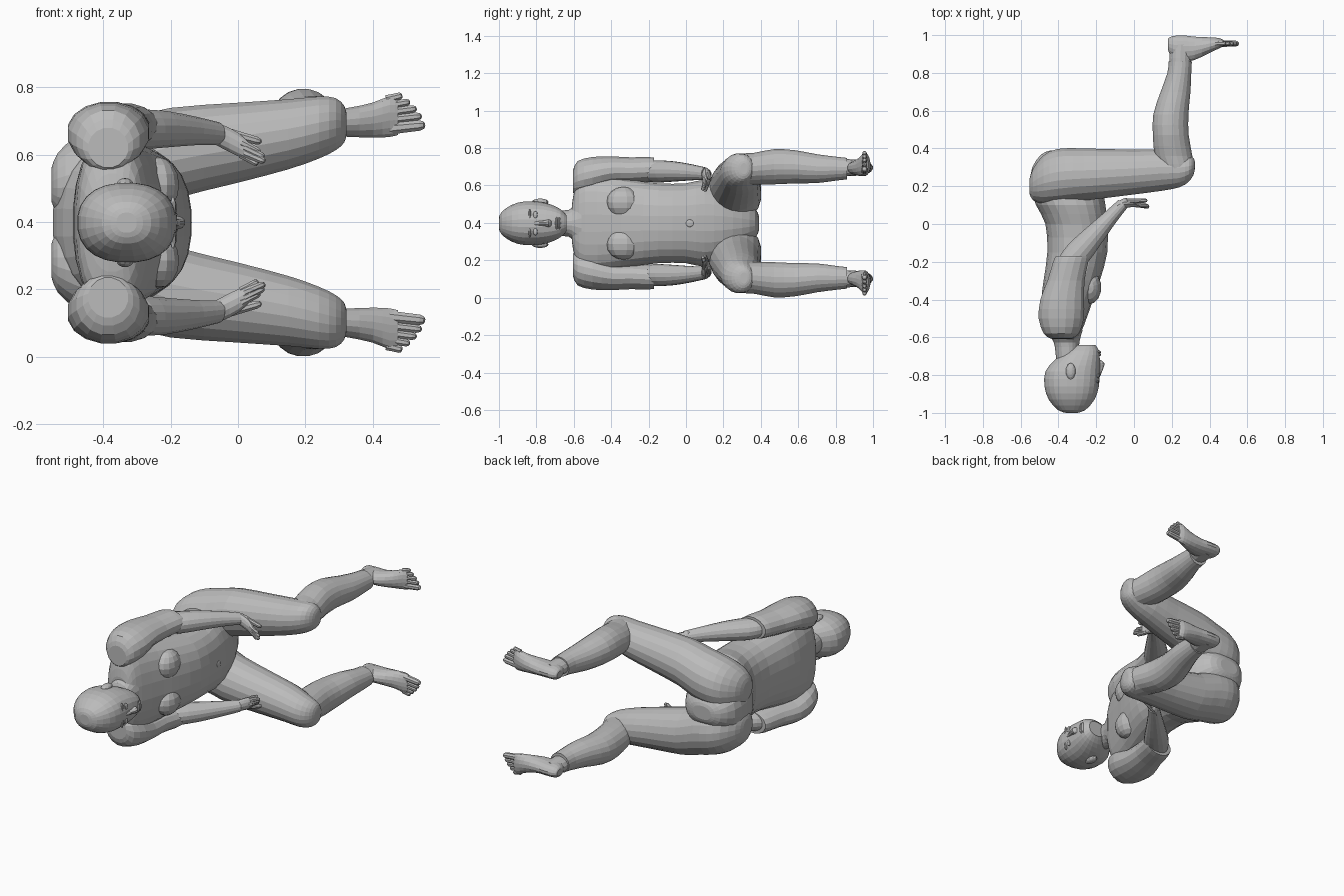
import bpy, bmesh, math
from mathutils import Vector, Matrix

cube = bpy.data.objects.get("Cube")
if cube:
    bpy.data.objects.remove(cube, do_unlink=True)

MID = 0.398          # height of the plane of symmetry
X, Y, Z = Vector((1, 0, 0)), Vector((0, 1, 0)), Vector((0, 0, 1))

grey = bpy.data.materials.new("plain_grey")
grey.use_nodes = True
COLOUR = (0.5, 0.5, 0.5, 1)
grey.diffuse_color = COLOUR
for node in grey.node_tree.nodes:
    if node.type == 'BSDF_PRINCIPLED':
        node.inputs["Base Color"].default_value = COLOUR


def finish(name, bm):
    bmesh.ops.recalc_face_normals(bm, faces=bm.faces)
    mesh = bpy.data.meshes.new(name)
    bm.to_mesh(mesh)
    bm.free()
    mesh.materials.append(grey)
    obj = bpy.data.objects.new(name, mesh)
    bpy.context.collection.objects.link(obj)


def both(name, maker):
    """Make a part on the upper side and its mirror image below."""
    finish(name + "_top", maker())
    bm = maker()
    for v in bm.verts:
        v.co.z = 2 * MID - v.co.z
    finish(name + "_bottom", bm)


def smooth_path(rows, steps):
    """Catmull-Rom resampling of the stations."""
    rows = [Vector(r) for r in rows]
    out = []
    for i in range(len(rows) - 1):
        a, b, c = rows[max(i - 1, 0)], rows[i], rows[i + 1]
        d = rows[min(i + 2, len(rows) - 1)]
        for s in range(steps):
            t = s / steps
            out.append(b + (c - a) * (t / 2) + (2 * a - 5 * b + 4 * c - d) * (t * t / 2)
                       + (3 * b - a - 3 * c + d) * (t ** 3 / 2))
    return out + [rows[-1]]


def rounded(value, power):
    return math.copysign(abs(value) ** power, value)


def loft(rows, u, v, sides=20, steps=2, power=1.0):
    """Skin ellipses; each row is centre x, y, z, then half sizes along u and v.
    A power below one makes the section boxier."""
    bm = bmesh.new()
    rings = []
    for r in smooth_path(rows, steps):
        centre = Vector(r[:3])
        ring = []
        for k in range(sides):
            a = math.tau * (k + 0.5) / sides
            ring.append(bm.verts.new(centre + u * (r[3] * rounded(math.cos(a), power))
                                     + v * (r[4] * rounded(math.sin(a), power))))
        rings.append(ring)
    for p, q in zip(rings, rings[1:]):
        for k in range(sides):
            n = (k + 1) % sides
            bm.faces.new((p[k], p[n], q[n], q[k]))
    bm.faces.new(rings[0])
    bm.faces.new(rings[-1])
    return bm


def along_y(rows, **kw):
    """Rows are y, centre x, centre z, half size x, half size z."""
    return loft([(x, y, z, a, b) for y, x, z, a, b in rows], X, Z, **kw)


def ball(centre, radii, segs=14, rings=8):
    bm = bmesh.new()
    m = Matrix.Translation(centre) @ Matrix.Diagonal((*radii, 1))
    bmesh.ops.create_uvsphere(bm, u_segments=segs, v_segments=rings, radius=1, matrix=m)
    return bm


def digit(start, end, radius):
    """Tapered, round-tipped finger or toe."""
    a, b = Vector(start), Vector(end)
    d = (b - a).normalized()
    u = d.cross(Y).normalized()
    shape = [(0, 1), (0.45, 0.9), (0.85, 0.85), (0.96, 0.6), (1, 0.2)]
    return loft([(*a.lerp(b, t), radius * s, radius * s) for t, s in shape],
                u, d.cross(u), sides=8, steps=1)


# Torso: y, back x, front x, half width
torso = [(-.61, -.43, -.31, .1), (-.59, -.46, -.29, .2), (-.54, -.48, -.265, .26),
         (-.4, -.49, -.215, .25), (-.3, -.48, -.18, .235), (-.15, -.46, -.14, .215),
         (0, -.47, -.14, .215), (.1, -.52, -.15, .235), (.2, -.55, -.17, .21),
         (.3, -.54, -.21, .14), (.37, -.49, -.26, .08), (.39, -.44, -.32, .04)]
finish("torso", along_y([(y, (b + f) / 2, MID, (f - b) / 2, w) for y, b, f, w in torso],
                        sides=24, power=.85))
both("breast", lambda: ball((-.238, -.335, .51), (.065, .09, .083)))
finish("navel", ball((-.141, .02, MID), (.004, .02, .02)))

# Head and neck
head = [(-1, -.33, .03, .03), (-.985, -.33, .073, .062), (-.93, -.33, .122, .1),
        (-.86, -.33, .145, .118), (-.78, -.325, .145, .115), (-.72, -.3, .12, .1),
        (-.67, -.275, .09, .075), (-.64, -.26, .055, .045)]
finish("head", along_y([(y, x, MID, a, b) for y, x, a, b in head], sides=24, power=.87))
neck = [(-.75, -.35, .06, .07), (-.65, -.355, .065, .07), (-.61, -.36, .075, .085), (-.56, -.37, .1, .17)]
finish("neck", along_y([(y, x, MID, a, b) for y, x, a, b in neck]))

# Face
nose = [(-.81, -.188, .008, .01), (-.76, -.18, .02, .014), (-.735, -.18, .024, .02), (-.72, -.185, .008, .014)]
finish("nose", along_y([(y, x, MID, a, b) for y, x, a, b in nose], sides=10))
for name, y in (("upper_lip", -.692), ("lower_lip", -.678)):
    finish(name, ball((-.188, y, MID), (.014, .009, .034), 10, 6))
both("eye", lambda: ball((-.19, -.805, .442), (.01, .013, .021), 10, 6))
both("eyebrow", lambda: ball((-.193, -.835, .445), (.009, .007, .03), 8, 6))
both("ear", lambda: ball((-.335, -.78, .512), (.026, .045, .018), 10, 8))

# Arms
both("upper_arm", lambda: along_y([
    (-.605, -.385, .62, .06, .06), (-.58, -.385, .64, .095, .092), (-.5, -.385, .66, .122, .094),
    (-.4, -.38, .68, .118, .077), (-.3, -.36, .68, .1, .072), (-.2, -.335, .685, .095, .068),
    (-.17, -.325, .685, .09, .064)], sides=16))
forearm_side = (X - Y).normalized()
both("forearm", lambda: loft([
    (-.35, -.21, .68, .06, .055), (-.3, -.16, .675, .072, .06), (-.22, -.07, .675, .06, .055),
    (-.13, .03, .67, .042, .043), (-.06, .105, .662, .032, .034)], forearm_side, Z, sides=16))
both("palm", lambda: loft([
    (-.09, .09, .67, .025, .03), (-.05, .11, .655, .028, .036), (0, .11, .63, .02, .036),
    (.035, .1, .608, .013, .026)], Y, Z, sides=12))
FINGERS = [((.01, .1, .635), (.066, .1, .606)), ((.02, .1, .62), (.078, .095, .592)),
           ((.02, .1, .605), (.08, .09, .579)), ((.01, .11, .6), (.06, .1, .572))]
for i, (a, b) in enumerate(FINGERS):
    both(f"finger_{i + 1}", lambda: digit(a, b, .013))
both("thumb", lambda: digit((-.04, .12, .668), (.07, .125, .637), .015))

# Legs
both("thigh", lambda: loft([
    (-.553, .2, .51, .04, .05), (-.535, .21, .515, .085, .09), (-.48, .235, .525, .13, .13),
    (-.41, .252, .54, .146, .147), (-.32, .26, .56, .143, .15), (-.2, .265, .602, .135, .138),
    (0, .275, .635, .12, .12), (.15, .285, .66, .11, .105), (.24, .285, .68, .092, .093),
    (.29, .295, .69, .072, .078), (.315, .305, .69, .045, .055), (.322, .31, .69, .02, .03)], Y, Z))
both("shin", lambda: along_y([
    (.22, .24, .69, .04, .05), (.28, .235, .69, .083, .08), (.36, .21, .69, .1, .085),
    (.47, .195, .7, .096, .095), (.58, .195, .7, .094, .09), (.7, .22, .69, .08, .078),
    (.8, .24, .69, .064, .065), (.86, .245, .69, .062, .058)]))
both("ankle", lambda: along_y([
    (.82, .245, .695, .055, .047), (.88, .245, .695, .058, .045), (.95, .25, .695, .06, .04)], sides=14))
both("foot", lambda: loft([
    (.18, .95, .695, .03, .02), (.2, .94, .695, .055, .036), (.26, .93, .695, .07, .04),
    (.32, .93, .695, .063, .043), (.4, .947, .702, .042, .053), (.45, .957, .713, .028, .062),
    (.475, .957, .713, .016, .056)], Y, Z, sides=16))
TOES = [(.682, .555, .02), (.708, .545, .016), (.73, .53, .015), (.75, .51, .014), (.769, .487, .014)]
for i, (z, tip, r) in enumerate(TOES):
    both(f"toe_{i + 1}", lambda: digit((.44, .955, z - .006), (tip, .955, z + .006), r))
